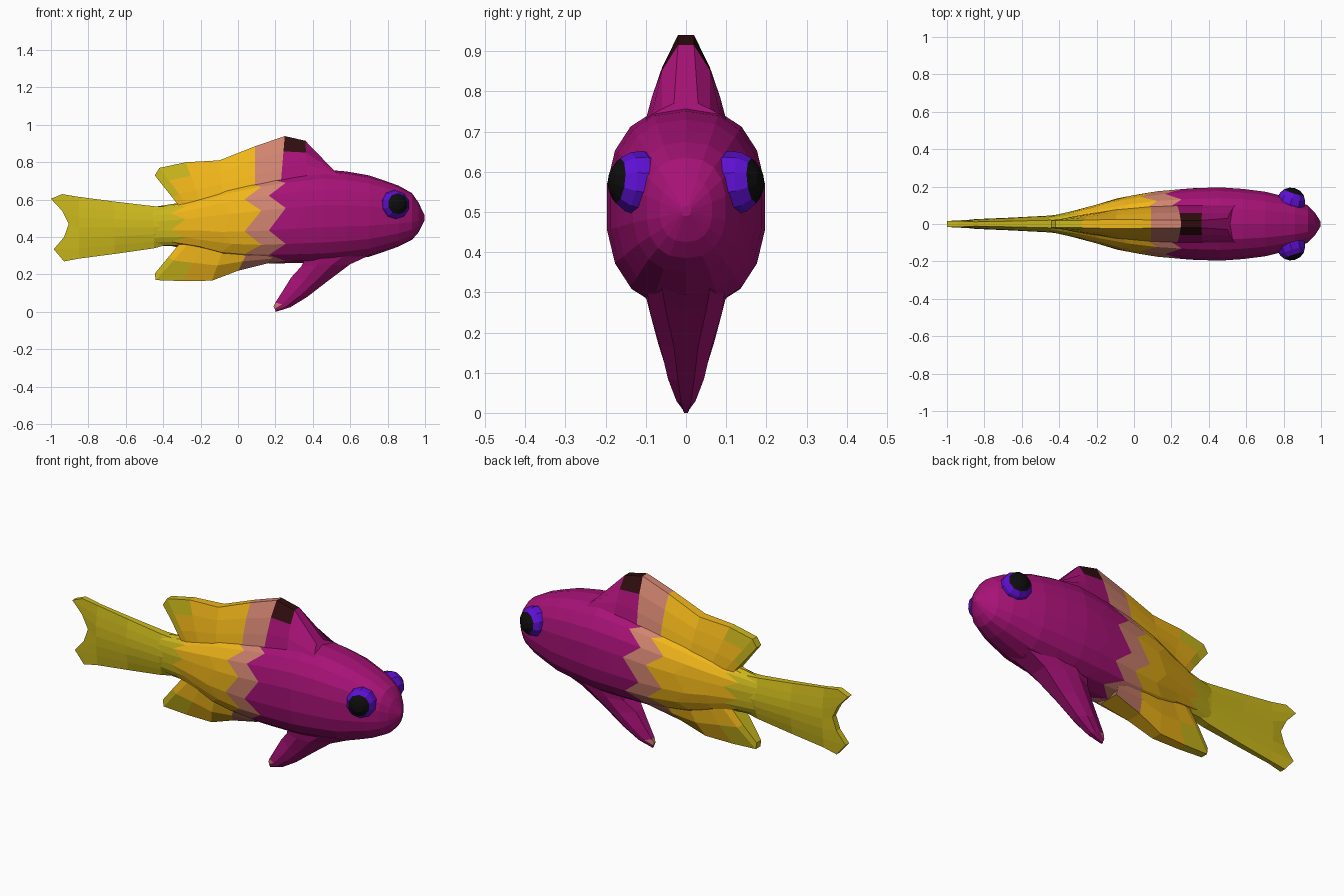
import bpy, bmesh, math
from mathutils import Vector

if "Cube" in bpy.data.objects:
    bpy.data.objects.remove(bpy.data.objects["Cube"])


def material(name, rgb):
    m = bpy.data.materials.new(name)
    m.diffuse_color = (*rgb, 1)
    m.use_nodes = True
    m.node_tree.nodes["Principled BSDF"].inputs["Base Color"].default_value = m.diffuse_color
    return m


MATS = [material("magenta", (0.38, 0.006, 0.18)), material("pink", (0.64, 0.23, 0.16)),
        material("yellow", (0.88, 0.47, 0.01)), material("olive", (0.6, 0.48, 0.012)),
        material("dark_brown", (0.03, 0.004, 0.005)), material("violet", (0.11, 0.005, 0.65)),
        material("black", (0.004, 0.004, 0.004))]


def band(c):
    # colour bands along the fish, from head to tail
    return 0 if c.x > 0.21 else 1 if c.x > 0.085 else 2 if c.x > -0.33 else 3


def finish(name, bm, colour):
    bmesh.ops.recalc_face_normals(bm, faces=bm.faces)
    for f in bm.faces:
        f.material_index = colour(f.calc_center_median())
    me = bpy.data.meshes.new(name)
    bm.to_mesh(me)
    bm.free()
    for m in MATS:
        me.materials.append(m)
    ob = bpy.data.objects.new(name, me)
    bpy.context.collection.objects.link(ob)
    return ob


def fin(name, rows, colour=band):
    """Closed plate from rows of (x, z, half thickness), mirrored over y."""
    bm = bmesh.new()
    side = [[[bm.verts.new((x, s * w, z)) for x, z, w in r] for r in rows] for s in (1, -1)]
    n, m = len(rows), len(rows[0])
    for g in side:
        for i in range(n - 1):
            for j in range(m - 1):
                bm.faces.new((g[i][j], g[i + 1][j], g[i + 1][j + 1], g[i][j + 1]))
    rim = [(0, j) for j in range(m)] + [(i, m - 1) for i in range(1, n)]
    rim += [(n - 1, j) for j in range(m - 2, -1, -1)] + [(i, 0) for i in range(n - 2, 0, -1)]
    for (a, b), (c, d) in zip(rim, rim[1:] + rim[:1]):
        bm.faces.new((side[0][a][b], side[0][c][d], side[1][c][d], side[1][a][b]))
    return finish(name, bm, colour)


def between(a, b, t, w):
    # row part way between two edge rows, with thickness factor w of the root
    return [(p[0] + (q[0] - p[0]) * t, p[1] + (q[1] - p[1]) * t, p[2] * w) for p, q in zip(a, b)]


# Body: rings through (x, low z, high z, half width)
PROFILE = [(-0.46, .35, .56, .04), (-0.3, .355, .58, .075), (-0.2, .32, .62, .105),
           (-0.1, .285, .66, .137), (0.1, .26, .71, .175), (0.3, .26, .745, .193),
           (0.5, .265, .765, .2), (0.7, .295, .73, .175), (0.85, .345, .68, .138),
           (0.93, .385, .635, .1), (0.965, .425, .585, .065), (0.998, .49, .515, .012)]


def section(x):
    for a, b in zip(PROFILE, PROFILE[1:]):
        if x <= b[0]:
            t = (x - a[0]) / (b[0] - a[0])
            return [p + (q - p) * t for p, q in zip(a[1:], b[1:])]
    return PROFILE[-1][1:]


SEG = 18
bm = bmesh.new()
rings = []
# second value staggers alternate points, giving the zigzag colour borders
for x, jag in [(-.46, 0), (-.32, .04), (-.2, 0), (-.06, .03), (.08, .045), (.21, .045), (.34, .03),
               (.46, 0), (.58, 0), (.7, 0), (.78, 0), (.86, 0), (.93, 0), (.965, 0), (.998, 0)]:
    ring = []
    for k in range(SEG):
        a = 2 * math.pi * (k + 0.5) / SEG
        px = x + jag * (-1) ** k
        lo, hi, w = section(px)
        c, s = math.cos(a), math.sin(a)
        y = math.copysign(abs(c) ** 0.82, c) * w
        z = (lo + hi) / 2 + math.copysign(abs(s) ** 0.82, s) * (hi - lo) / 2
        ring.append(bm.verts.new((px, y, z)))
    rings.append(ring)
for a, b in zip(rings, rings[1:]):
    for k in range(SEG):
        j = (k + 1) % SEG
        bm.faces.new((a[k], a[j], b[j], b[k]))
bm.faces.new(rings[0])
bm.faces.new(rings[-1])
finish("body", bm, band)

# Dorsal fin with a dark spot at its peak
root = [(.54, .73, .10), (.37, .73, .10), (.23, .70, .10), (.09, .67, .095), (-.08, .63, .08),
        (-.2, .59, .06), (-.27, .57, .05), (-.31, .56, .04)]
tip = [(.5, .77, .03), (.36, .915, .02), (.25, .94, .02), (.09, .885, .022), (-.1, .81, .025),
       (-.28, .80, .02), (-.42, .77, .02), (-.445, .73, .02)]
fin("dorsal_fin", [root, between(root, tip, .3, .85), between(root, tip, .66, .6), tip],
    lambda c: 4 if .22 < c.x < .36 and c.z > .85 else band(c))

# Anal fin
root = [(.2, .31, .12), (.05, .32, .11), (-.08, .33, .09), (-.18, .36, .07), (-.25, .38, .06),
        (-.3, .38, .045)]
tip = [(.16, .26, .06), (.0, .22, .045), (-.14, .167, .03), (-.3, .165, .025), (-.44, .17, .02),
       (-.445, .205, .02)]
fin("anal_fin", [root, between(root, tip, .5, .8), tip])

# Ventral fin sweeping back under the belly
fin("ventral_fin", [
    [(.72, .31, .06), (.6, .33, .10), (.48, .33, .11), (.36, .29, .08)],
    [(.60, .255, .05), (.5, .25, .09), (.42, .25, .09), (.34, .245, .06)],
    [(.48, .165, .03), (.42, .17, .065), (.36, .175, .07), (.285, .185, .03)],
    [(.37, .08, .02), (.33, .085, .045), (.29, .095, .045), (.235, .105, .02)],
    [(.28, .025, .012), (.26, .03, .024), (.235, .04, .024), (.2, .05, .012)],
    [(.2, 0, .005), (.2, .008, .008), (.195, .017, .008), (.19, .03, .005)]])

# Forked tail
rows = []
for x, lo, hi, w in [(-.28, .385, .56, .065), (-.45, .34, .565, .045),
                     (-.66, .31, .59, .034), (-.85, .285, .615, .026)]:
    rows.append([(x, lo + (hi - lo) * j / 6, w * (0.45 + 0.55 * math.sin(math.pi * j / 6)))
                 for j in range(7)])
rows.append([(x, z, .016) for x, z in [(-.93, .27), (-.985, .335), (-.93, .40), (-.905, .47),
                                       (-.94, .54), (-1, .605), (-.94, .63)]])
fin("tail_fin", rows)

# Eyes: violet balls with a black cap facing outward
for s, name in ((1, "left_eye"), (-1, "right_eye")):
    look = Vector((.3, s * .93, .1)).normalized()
    bm = bmesh.new()
    bmesh.ops.create_uvsphere(bm, u_segments=10, v_segments=8, radius=.08)
    eye = finish(name, bm, lambda c: 6 if c.z > .053 else 5)
    eye.location = (.838, s * .115, .572)
    eye.rotation_euler = look.to_track_quat('Z', 'Y').to_euler()
